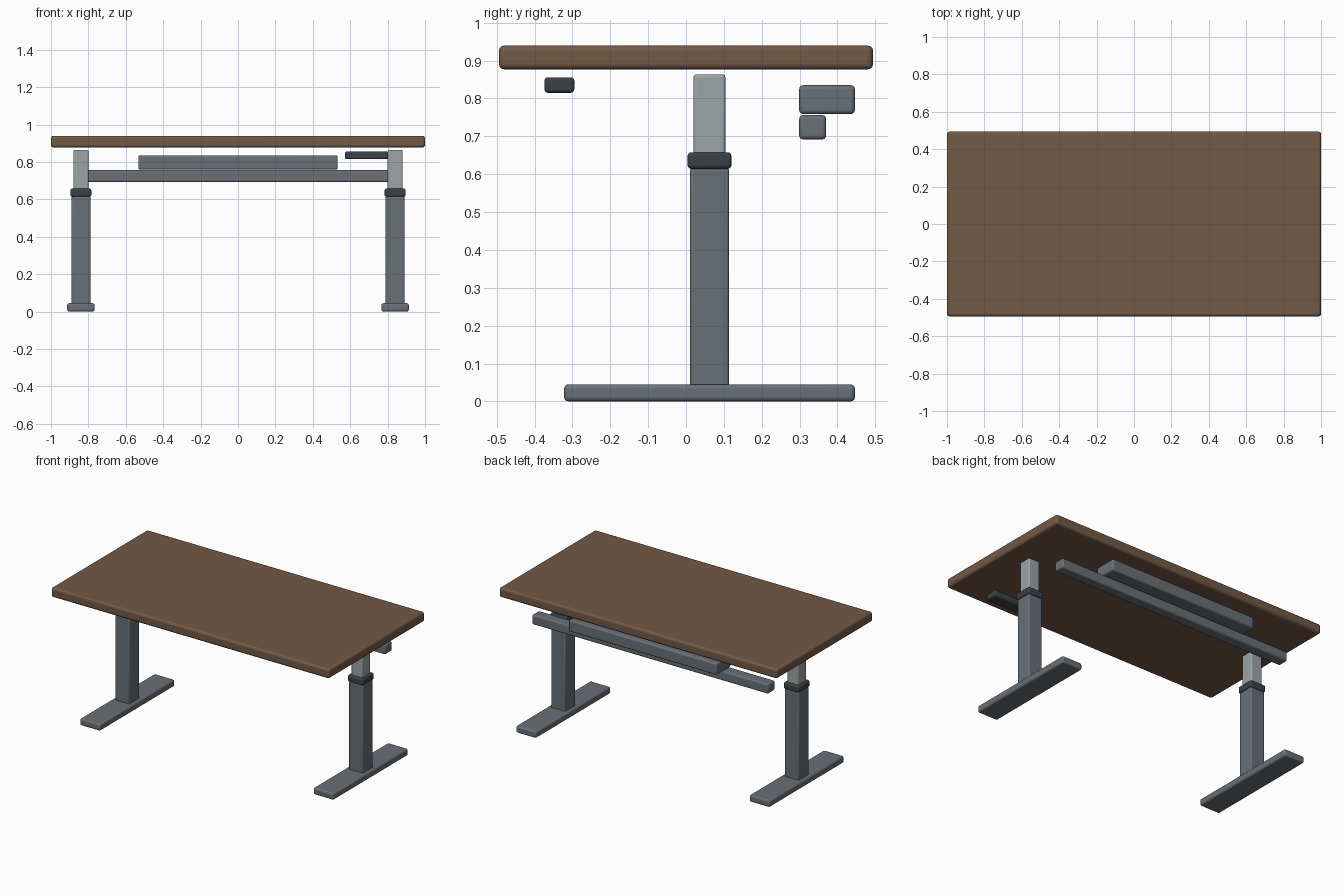
import bpy

if "Cube" in bpy.data.objects:
    bpy.data.objects.remove(bpy.data.objects["Cube"], do_unlink=True)


def make_material(name, rgb):
    mat = bpy.data.materials.new(name)
    mat.use_nodes = True
    color = (*rgb, 1.0)
    mat.diffuse_color = color
    mat.node_tree.nodes["Principled BSDF"].inputs["Base Color"].default_value = color
    return mat


wood = make_material("brown wood", (0.17, 0.10, 0.06))
steel = make_material("grey steel", (0.14, 0.16, 0.18))
light_steel = make_material("light steel", (0.34, 0.37, 0.38))
dark_plastic = make_material("dark plastic", (0.045, 0.053, 0.063))


def box(name, x, y, z, mat, bevel=0.01):
    """Rounded box spanning the (min, max) ranges on each axis."""
    spans = (x, y, z)
    bpy.ops.mesh.primitive_cube_add(size=1, location=[(a + b) / 2 for a, b in spans])
    obj = bpy.context.object
    obj.name = name
    obj.scale = [b - a for a, b in spans]
    bpy.ops.object.transform_apply(location=False, rotation=False, scale=True)
    obj.data.materials.append(mat)
    mod = obj.modifiers.new("rounded edges", "BEVEL")
    mod.width = bevel
    mod.segments = 3
    bpy.ops.object.shade_smooth_by_angle()
    return obj


# Desktop
box("desktop", (-1, 1), (-0.494, 0.494), (0.877, 0.94), wood, 0.014)

# Telescopic legs, one on each side
LEG_X, LEG_Y = 0.84, 0.062


def leg_box(name, half_x, half_y, z, mat, bevel):
    return box(name, (cx - half_x, cx + half_x),
               (LEG_Y - half_y, LEG_Y + half_y), z, mat, bevel)


for side, cx in (("left", LEG_X), ("right", -LEG_X)):
    leg_box(side + "_foot", 0.073, 0.384, (0, 0.045), steel, 0.011)
    leg_box(side + "_outer_column", 0.051, 0.052, (0.035, 0.616), steel, 0.008)
    leg_box(side + "_collar", 0.056, 0.058, (0.614, 0.658), dark_plastic, 0.01)
    leg_box(side + "_inner_column", 0.04, 0.042, (0.6, 0.864), light_steel, 0.008)

# Under-desk parts
box("crossbar", (-0.85, 0.85), (0.299, 0.37), (0.692, 0.756), steel, 0.01)
box("cable_tray", (-0.533, 0.533), (0.299, 0.446), (0.759, 0.835), steel, 0.01)
box("height_controller", (0.572, 0.802), (-0.374, -0.295), (0.815, 0.856), dark_plastic, 0.009)
